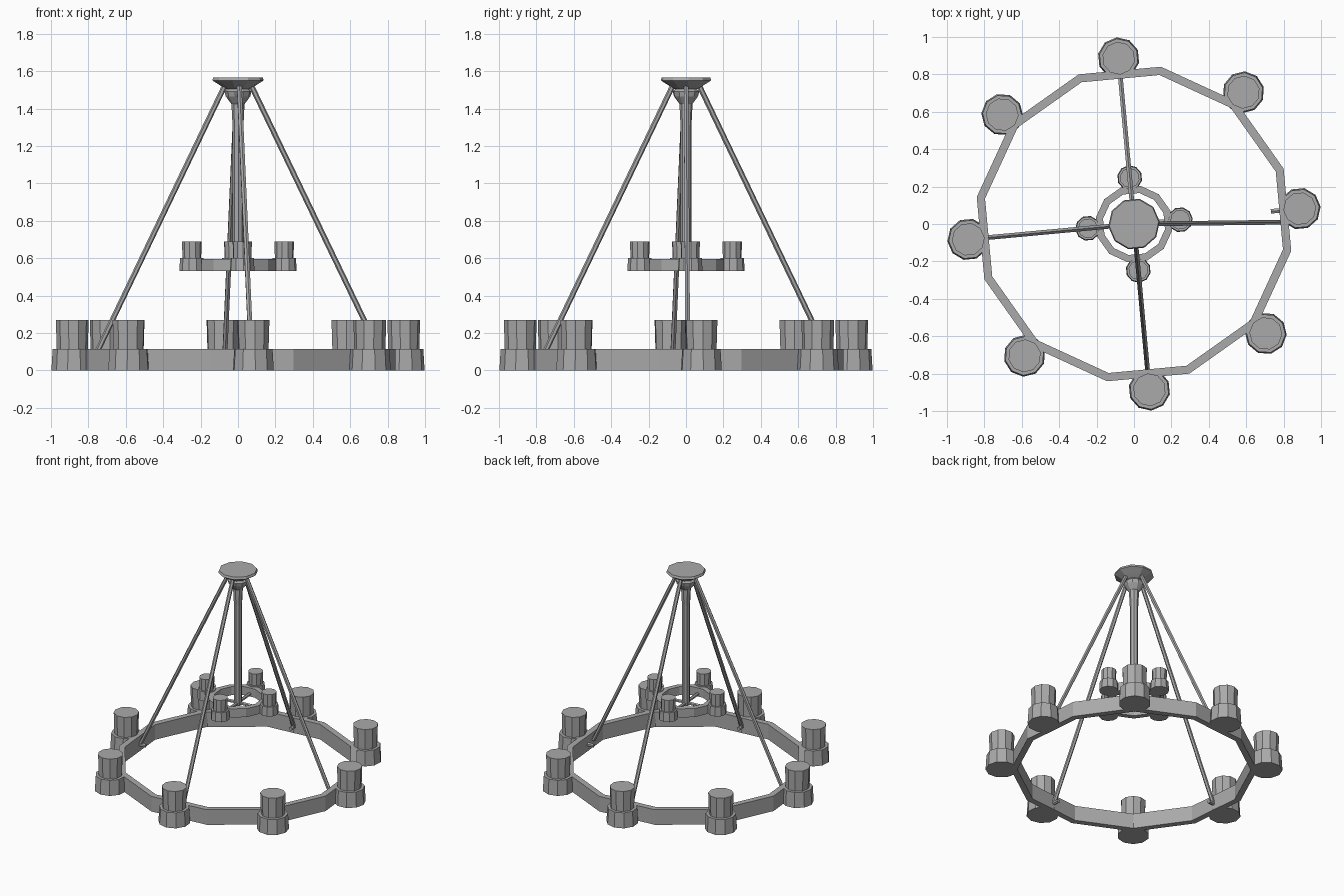
import bpy, bmesh
from math import cos, sin, pi, radians
from mathutils import Vector

cube = bpy.data.objects.get("Cube")
if cube:
    bpy.data.objects.remove(cube, do_unlink=True)

grey = bpy.data.materials.new("plain grey")
grey.use_nodes = True
grey.diffuse_color = (0.4, 0.4, 0.4, 1)
grey.node_tree.nodes["Principled BSDF"].inputs["Base Color"].default_value = grey.diffuse_color

TURN = radians(5.3)  # whole fixture is turned slightly about its axis


def finish(name, bm, location=(0, 0, 0)):
    bmesh.ops.recalc_face_normals(bm, faces=bm.faces)
    mesh = bpy.data.meshes.new(name)
    bm.to_mesh(mesh)
    bm.free()
    mesh.materials.append(grey)
    obj = bpy.data.objects.new(name, mesh)
    obj.location = location
    bpy.context.collection.objects.link(obj)
    return obj


def lathe(name, profile, sides, turn=0, location=(0, 0, 0), closed=False):
    """Spin (radius, height) points; a closed profile gives a hoop, an open one is capped."""
    bm = bmesh.new()
    loops = []
    for r, z in profile:
        angles = [turn + 2 * pi * i / sides for i in range(sides)]
        loops.append([bm.verts.new((r * cos(a), r * sin(a), z)) for a in angles])
    pairs = list(zip(loops, loops[1:]))
    if closed:
        pairs.append((loops[-1], loops[0]))
    else:
        bm.faces.new(loops[0])
        bm.faces.new(loops[-1])
    for low, high in pairs:
        for i in range(sides):
            j = (i + 1) % sides
            bm.faces.new((low[i], low[j], high[j], high[i]))
    return finish(name, bm, location)


def rod(name, start, end, radius, sides=6):
    start, end = Vector(start), Vector(end)
    axis = end - start
    bm = bmesh.new()
    bmesh.ops.create_cone(bm, cap_ends=True, segments=sides, radius1=radius,
                          radius2=radius, depth=axis.length)
    bm.transform(axis.to_track_quat("Z", "Y").to_matrix().to_4x4())
    return finish(name, bm, (start + end) / 2)


def polar(r, angle, z):
    return (r * cos(angle), r * sin(angle), z)


def hoop(name, inner, outer, bottom, top):
    lathe(name, [(inner, bottom), (outer, bottom), (outer, top), (inner, top)],
          12, TURN + pi / 12, closed=True)


def candle(name, r, angle, base, scale, cup_height, height):
    spot = polar(r, angle, base)
    lathe(name + "_cup", [(0.112 * scale, 0), (0.105 * scale, cup_height)], 10, angle, spot)
    lathe(name, [(0.083 * scale, cup_height * 0.9), (0.088 * scale, height)], 10, angle, spot)


# Lower hoop with eight candles, alternately on a flat and on a corner
hoop("lower_hoop", 0.808, 0.853, 0, 0.115)
for i in range(8):
    candle(f"lower_candle_{i + 1}", 0.916 if i % 2 else 0.89,
           TURN + i * pi / 4, 0, 1, 0.115, 0.27)

# Upper hoop with four candles and thin spokes to the stem
hoop("upper_hoop", 0.168, 0.207, 0.53, 0.595)
for i in range(4):
    angle = TURN + i * pi / 2
    candle(f"upper_candle_{i + 1}", 0.248, angle, 0.53, 0.6, 0.07, 0.16)
    rod(f"upper_spoke_{i + 1}", (0, 0, 0.55), polar(0.18, angle, 0.55), 0.012)

# Ceiling plate, collar and central stem
lathe("ceiling_plate", [(0.055, 1.5), (0.09, 1.52), (0.138, 1.55), (0.132, 1.567)], 10, TURN)
lathe("collar", [(0.036, 1.425), (0.066, 1.465), (0.072, 1.49), (0.055, 1.51)], 10, TURN)
lathe("stem", [(0.028, 0.535), (0.029, 1.3), (0.036, 1.44)], 8, TURN)

# Sloping rods with small hooks on the inside of the lower hoop
for i in range(4):
    angle = TURN + i * pi / 2
    lean = radians(0.7) if i == 0 else angle
    rod(f"hanging_rod_{i + 1}", polar(0.07, lean, 1.525), polar(0.775, lean, 0.06), 0.0145)
    rod(f"hook_{i + 1}", polar(0.735, angle, 0.05), polar(0.8, angle, 0.05), 0.014)
